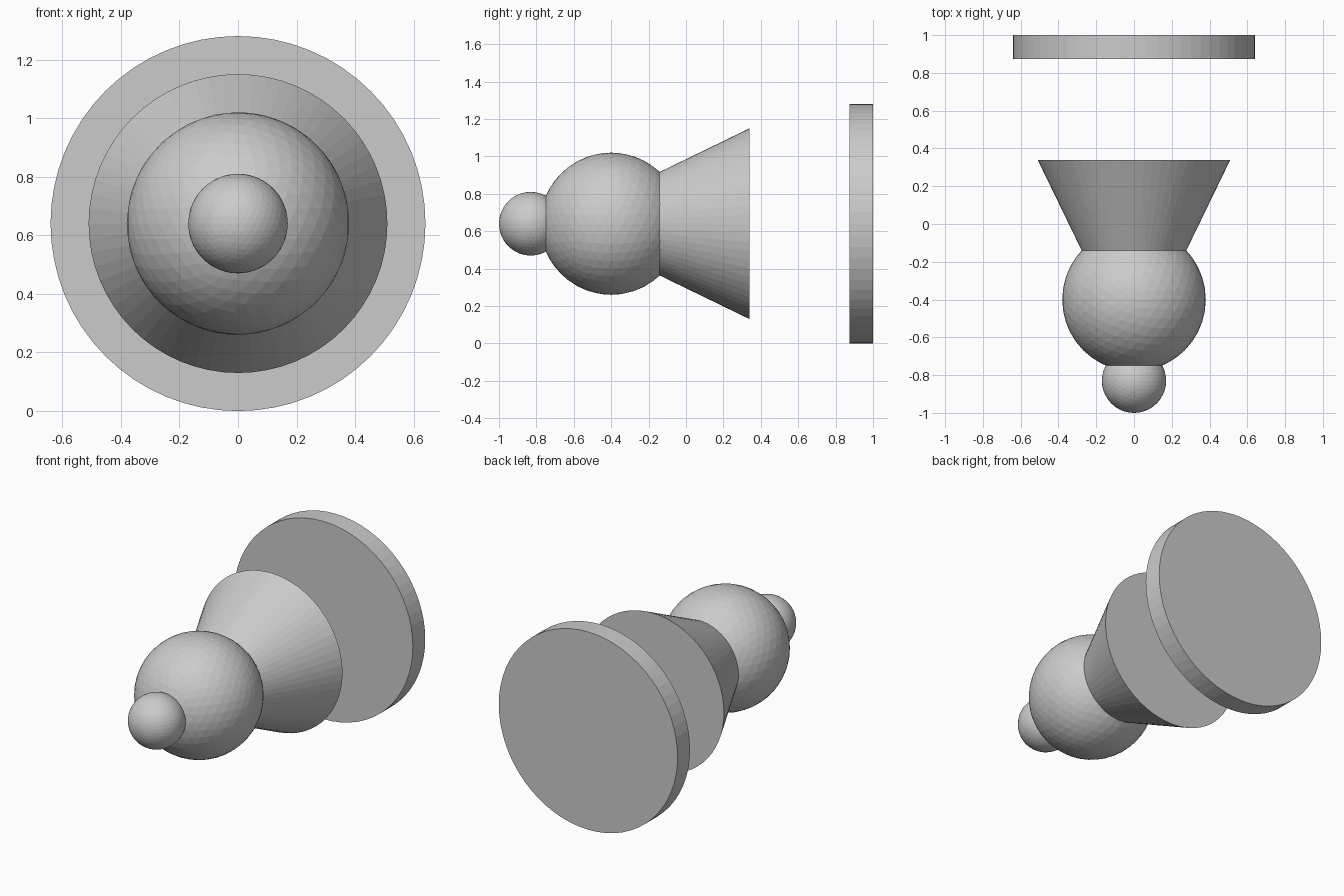
import bpy
from math import radians

if "Cube" in bpy.data.objects:
    bpy.data.objects.remove(bpy.data.objects["Cube"])

AXIS_Z = 0.64  # height of the shared axis, which runs along y


def ball(name, y, radius):
    bpy.ops.mesh.primitive_ico_sphere_add(
        subdivisions=4, radius=radius, location=(0, y, AXIS_Z))
    bpy.context.object.name = name


def round_solid(name, y_front, y_back, r_front, r_back):
    # rotated so the cone's local +z points to the front (-y)
    bpy.ops.mesh.primitive_cone_add(
        vertices=64, radius1=r_back, radius2=r_front, depth=y_back - y_front,
        location=(0, (y_front + y_back) / 2, AXIS_Z),
        rotation=(radians(90), 0, 0))
    bpy.context.object.name = name


# small tip and main ball at the front
ball("front_tip", -0.83, 0.17)
ball("main_ball", -0.40, 0.38)

# flared body, its narrow end buried in the ball
round_solid("flared_body", -0.20, 0.34, 0.248, 0.51)

# separate disc at the back
round_solid("back_disc", 0.873, 1.0, 0.64, 0.64)
